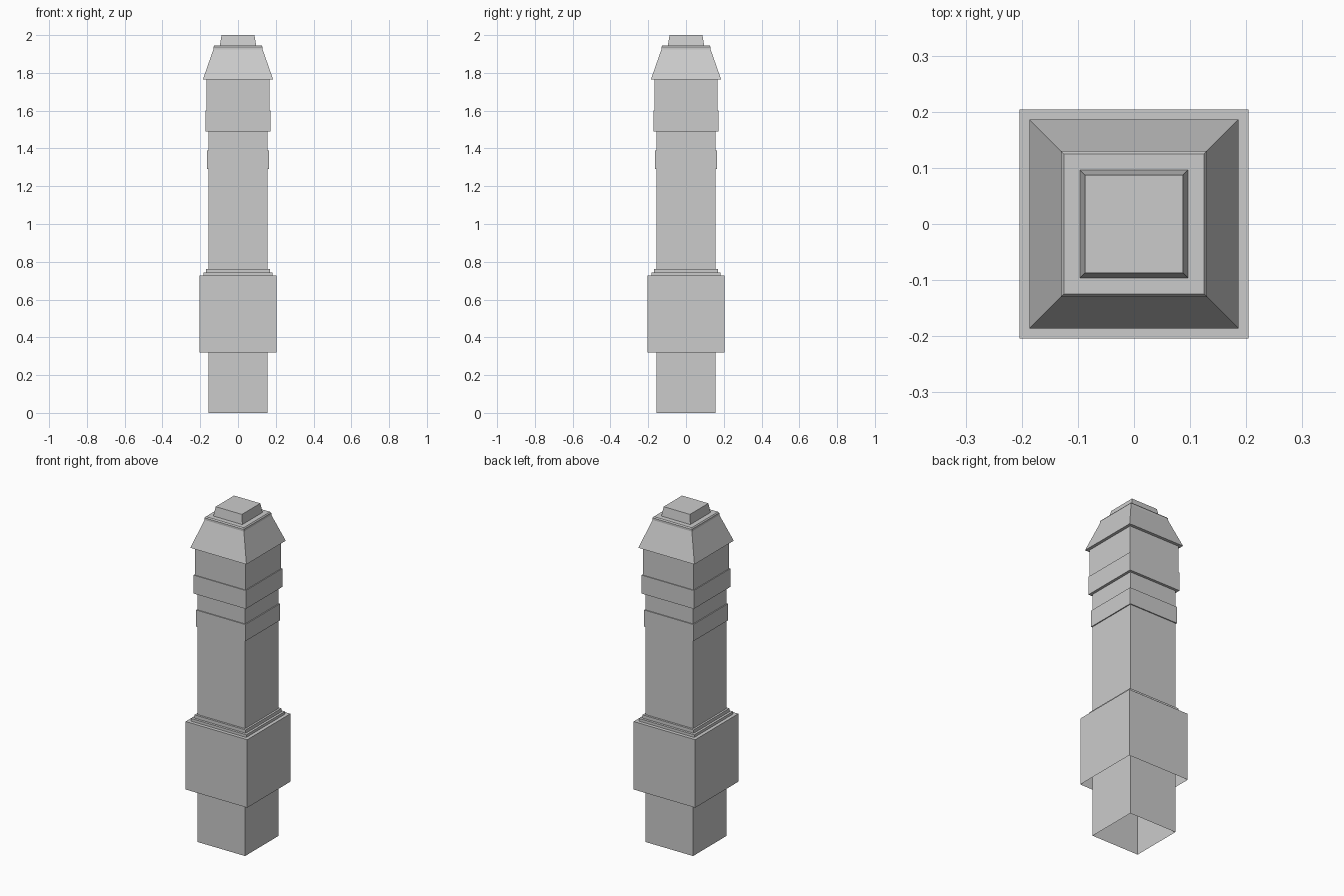
import bpy, bmesh

if "Cube" in bpy.data.objects:
    bpy.data.objects.remove(bpy.data.objects["Cube"])


def square_profile(name, profile, cap_top=False):
    """Sweep (half width, height) points around a square; the bottom stays open."""
    bm = bmesh.new()
    rings = [[bm.verts.new((sx * h, sy * h, z))
              for sx, sy in ((-1, -1), (1, -1), (1, 1), (-1, 1))]
             for h, z in profile]
    for low, high in zip(rings, rings[1:]):
        for i in range(4):
            j = (i + 1) % 4
            bm.faces.new((low[i], low[j], high[j], high[i]))
    if cap_top:
        bm.faces.new(rings[-1])
    mesh = bpy.data.meshes.new(name)
    bm.to_mesh(mesh)
    bm.free()
    obj = bpy.data.objects.new(name, mesh)
    bpy.context.collection.objects.link(obj)
    return obj


S = 0.157  # shaft half width

# Hollow shaft with two raised bands and the wider neck
square_profile("shaft", [
    (S, 0), (S, 1.29), (0.163, 1.29), (0.163, 1.39), (S, 1.39),
    (S, 1.49), (0.173, 1.49), (0.173, 1.60), (0.168, 1.60), (0.168, 1.765)])

# Plinth sleeve, open below, with a stepped moulding on top
square_profile("plinth", [
    (0.204, 0.32), (0.204, 0.727), (0.183, 0.727), (0.183, 0.743),
    (0.169, 0.743), (0.169, 0.763), (S, 0.763)])

# Sloped cap with a small lip and top block
square_profile("cap", [
    (0.168, 1.765), (0.186, 1.765), (0.130, 1.925), (0.130, 1.938),
    (0.125, 1.945), (0.096, 1.945), (0.087, 2.0)], cap_top=True)
